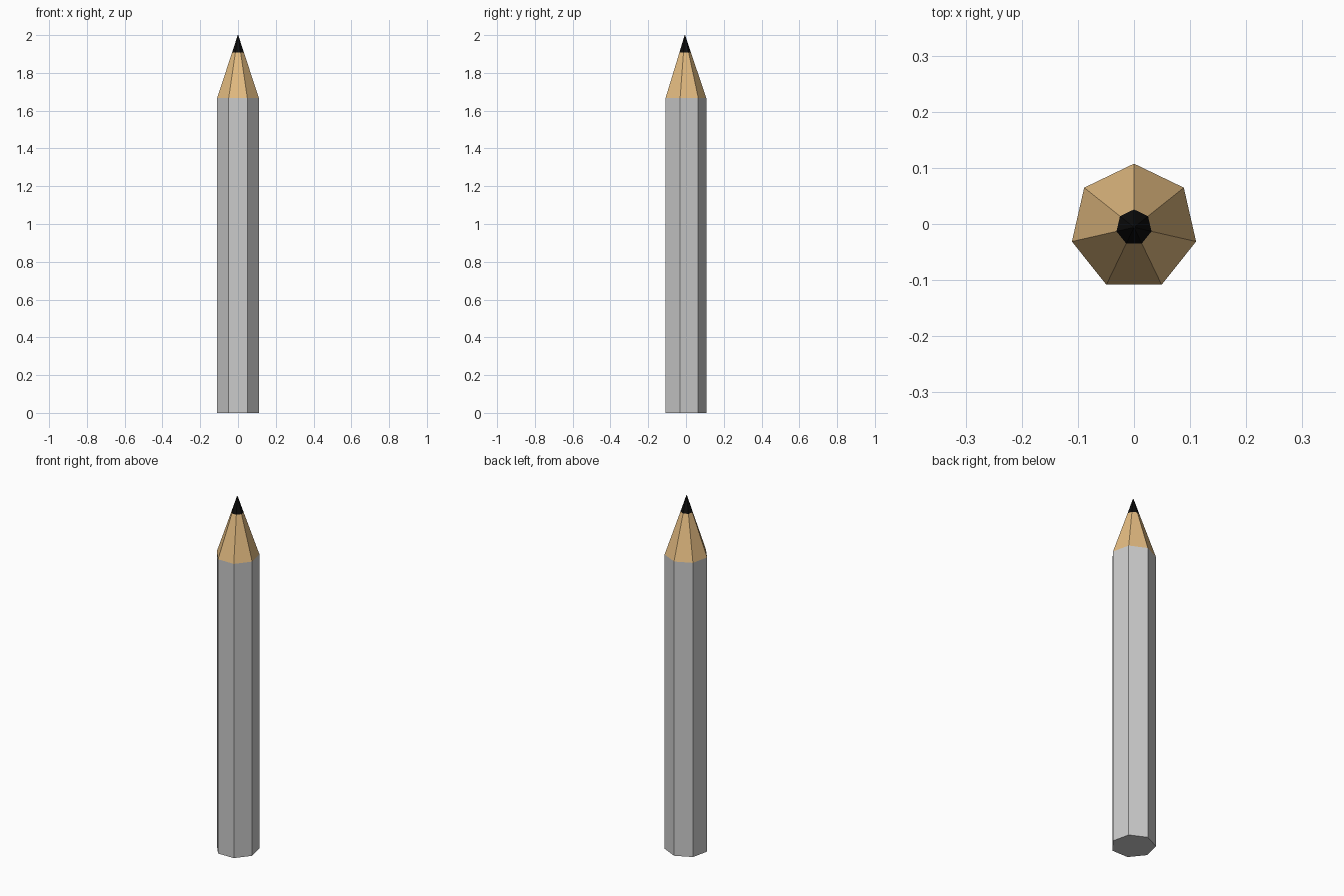
import bpy, bmesh
from math import pi, sin, cos

if "Cube" in bpy.data.objects:
    bpy.data.objects.remove(bpy.data.objects["Cube"])

SIDES = 7
CENTRE_Y = -0.006   # heptagon centre, so the bounding box is centred


def section(name, rings, cap_bottom=False, cap_top=False, color=None):
    """Flat-faced seven-sided tube through (radius, z) rings."""
    bm = bmesh.new()
    loops = []
    for r, z in rings:
        angles = [pi / 2 + 2 * pi * i / SIDES for i in range(SIDES)]
        loops.append([bm.verts.new((r * cos(a), CENTRE_Y + r * sin(a), z)) for a in angles])
    for low, high in zip(loops, loops[1:]):
        for i in range(SIDES):
            j = (i + 1) % SIDES
            bm.faces.new((low[i], low[j], high[j], high[i]))
    if cap_bottom:
        bm.faces.new(loops[0][::-1])
    if cap_top:
        bm.faces.new(loops[-1])
    mesh = bpy.data.meshes.new(name)
    bm.to_mesh(mesh)
    bm.free()
    obj = bpy.data.objects.new(name, mesh)
    bpy.context.collection.objects.link(obj)
    if color:
        mat = bpy.data.materials.new(name + "_material")
        mat.diffuse_color = (*color, 1)
        mat.use_nodes = True
        mat.node_tree.nodes["Principled BSDF"].inputs["Base Color"].default_value = mat.diffuse_color
        mesh.materials.append(mat)
    return obj


# Painted shaft
section("shaft", [(0.1135, 0), (0.1135, 1.667)], cap_bottom=True)

# Sharpened wood
section("sharpened_wood", [(0.1135, 1.667), (0.032, 1.908)], color=(0.77, 0.50, 0.22))

# Lead point with a tiny blunt end
section("lead_point", [(0.032, 1.908), (0.0015, 2.0)], cap_top=True, color=(0.004, 0.004, 0.004))
